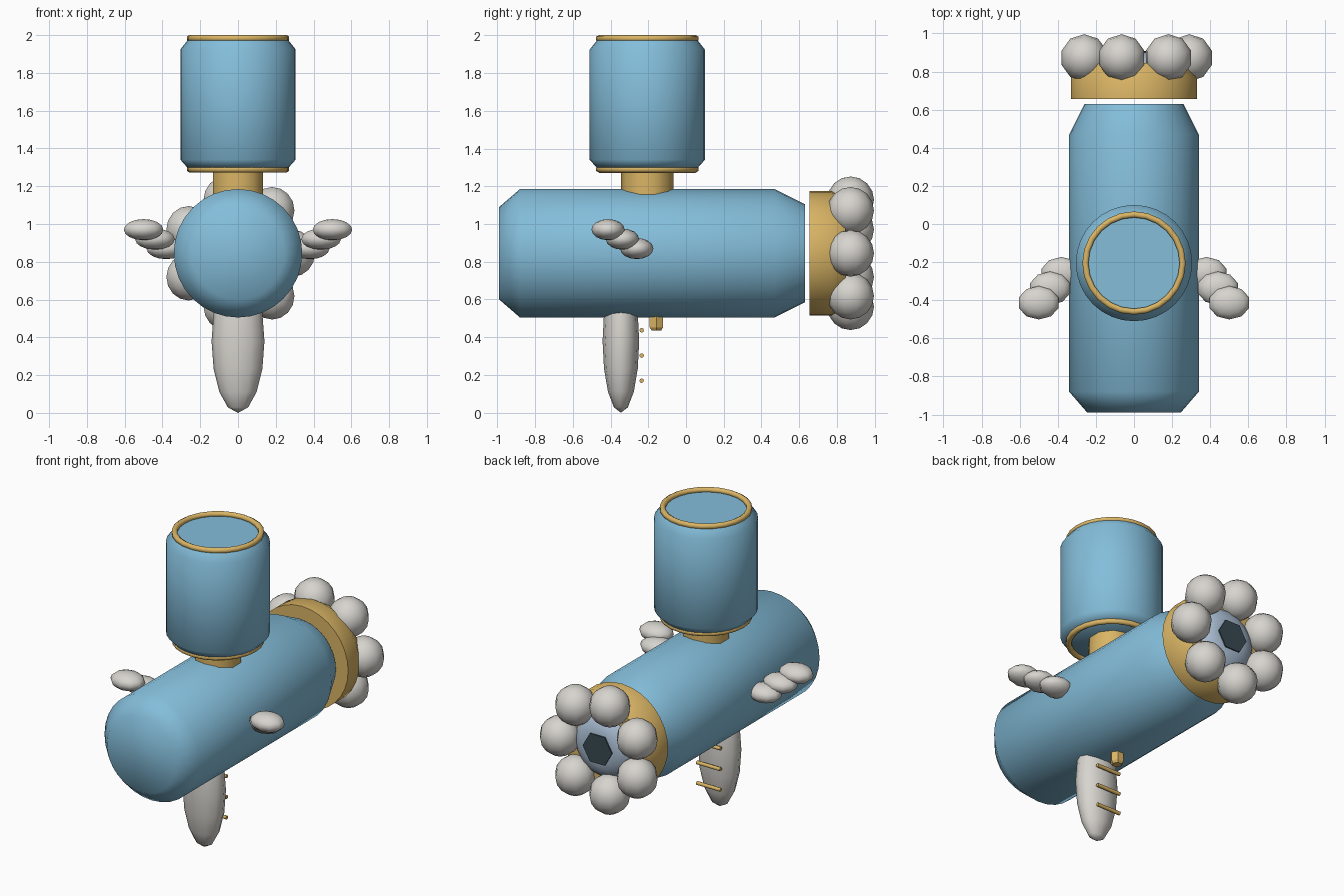
import bpy, bmesh, math
from mathutils import Matrix, Vector

if "Cube" in bpy.data.objects:
    bpy.data.objects.remove(bpy.data.objects["Cube"])


def material(name, rgb):
    m = bpy.data.materials.new(name)
    m.diffuse_color = (*rgb, 1)
    m.use_nodes = True
    m.node_tree.nodes["Principled BSDF"].inputs["Base Color"].default_value = m.diffuse_color
    return m


BLUE = material("sky_blue", (0.23, 0.51, 0.70))
GOLD = material("gold", (0.70, 0.46, 0.13))
GREY = material("warm_grey", (0.68, 0.66, 0.62))
STEEL = material("pale_steel", (0.40, 0.51, 0.65))
DARK = material("dark_slate", (0.040, 0.068, 0.085))

ALONG_X = Matrix.Rotation(math.pi / 2, 4, 'Y')
ALONG_Y = Matrix.Rotation(-math.pi / 2, 4, 'X')


def finish(bm, name, mat, matrix, angle):
    bmesh.ops.recalc_face_normals(bm, faces=bm.faces)
    mesh = bpy.data.meshes.new(name)
    bm.transform(matrix)
    bm.to_mesh(mesh)
    bm.free()
    ob = bpy.data.objects.new(name, mesh)
    bpy.context.collection.objects.link(ob)
    mesh.materials.append(mat)
    bpy.ops.object.select_all(action='DESELECT')
    ob.select_set(True)
    bpy.context.view_layer.objects.active = ob
    bpy.ops.object.shade_smooth_by_angle(angle=math.radians(angle))
    return ob


def lathe(name, profile, sides, mat, centre=(0, 0, 0), turn=Matrix(), start=0, angle=50):
    """Turned solid from (radius, height) points, capped at both ends."""
    bm = bmesh.new()
    rings = []
    for r, h in profile:
        a = [start + 2 * math.pi * i / sides for i in range(sides)]
        rings.append([bm.verts.new((r * math.cos(t), r * math.sin(t), h)) for t in a])
    for lo, hi in zip(rings, rings[1:]):
        for i in range(sides):
            j = (i + 1) % sides
            bm.faces.new((lo[i], lo[j], hi[j], hi[i]))
    bm.faces.new(rings[0])
    bm.faces.new(rings[-1])
    return finish(bm, name, mat, Matrix.Translation(centre) @ turn, angle)


def ellipsoid(name, centre, radii, mat, sides=10, rings=8):
    bm = bmesh.new()
    bmesh.ops.create_uvsphere(bm, u_segments=sides, v_segments=rings, radius=1)
    matrix = Matrix.Translation(centre) @ Matrix.Diagonal((*radii, 1))
    return finish(bm, name, mat, matrix, 60)


def hoop(name, centre, major, minor, mat, sides=24, tube=6):
    bm = bmesh.new()
    rows = []
    for i in range(sides):
        a = 2 * math.pi * i / sides
        row = []
        for k in range(tube):
            b = 2 * math.pi * k / tube + math.pi / 6
            r = major + minor * math.cos(b)
            row.append(bm.verts.new((r * math.cos(a), r * math.sin(a), minor * math.sin(b))))
        rows.append(row)
    for i in range(sides):
        for k in range(tube):
            p, q = rows[i], rows[(i + 1) % sides]
            n = (k + 1) % tube
            bm.faces.new((p[k], q[k], q[n], p[n]))
    return finish(bm, name, mat, Matrix.Translation(centre), 65)


AXIS_Z = 0.845      # height of the long body's axis
TANK_Y = -0.205

# Long horizontal body with chamfered ends
lathe("body", [(0.245, -0.99), (0.34, -0.88), (0.34, 0.47), (0.26, 0.63)], 32, BLUE,
      (0, 0, AXIS_Z), ALONG_Y)

# Upright tank, its neck and trim hoops
lathe("tank", [(0.265, 1.295), (0.305, 1.34), (0.305, 1.925), (0.265, 1.975)], 32, BLUE,
      (0, TANK_Y, 0))
lathe("tank_neck", [(0.14, 1.10), (0.14, 1.31)], 10, GOLD, (0, TANK_Y, 0), start=math.pi / 2, angle=40)
for label, z in (("top", 1.983), ("bottom", 1.29)):
    hoop(label + "_hoop", (0, TANK_Y, z), 0.255, 0.0185, GOLD)

# Rear collar, hub and hexagonal socket
lathe("rear_collar", [(0.33, 0.655), (0.33, 0.77), (0.285, 0.845)], 32, GOLD,
      (0, 0, AXIS_Z), ALONG_Y)
lathe("rear_hub", [(0.21, 0.835), (0.18, 0.868), (0.14, 0.89), (0.10, 0.90)], 16, STEEL,
      (0, 0, AXIS_Z), ALONG_Y)
lathe("hub_socket", [(0.105, 0.90), (0.105, 0.908)], 6, DARK, (0, 0, AXIS_Z), ALONG_Y, angle=30)

# Ring of seven balls round the hub
for i in range(7):
    a = 2 * math.pi * i / 7
    ellipsoid(f"rear_ball_{i + 1}", (0.29 * math.cos(a), 0.872, AXIS_Z + 0.29 * math.sin(a)),
              (0.124, 0.124, 0.124), GREY)

# Hanging fin with three crossbars
ellipsoid("fin", (0, -0.345, 0.38), (0.14, 0.097, 0.38), GREY, sides=12)
for i, z in enumerate((0.17, 0.303, 0.437)):
    lathe(f"fin_bar_{i + 1}", [(0.012, -0.085), (0.012, 0.085)], 8, GOLD, (0, -0.235, z), ALONG_X)

# Small knob under the body
lathe("under_knob", [(0.03, 0.437), (0.041, 0.452), (0.041, 0.53)], 6, GOLD, (0, -0.157, 0), angle=30)

# Side paddles, three overlapping lobes on each side
for side, s in (("left", -1), ("right", 1)):
    for i in range(3):
        ellipsoid(f"{side}_paddle_{i + 1}",
                  (s * (0.50 - 0.06 * i), -0.413 + 0.076 * i, 0.97 - 0.05 * i),
                  (0.11, 0.088, 0.056), GREY)
